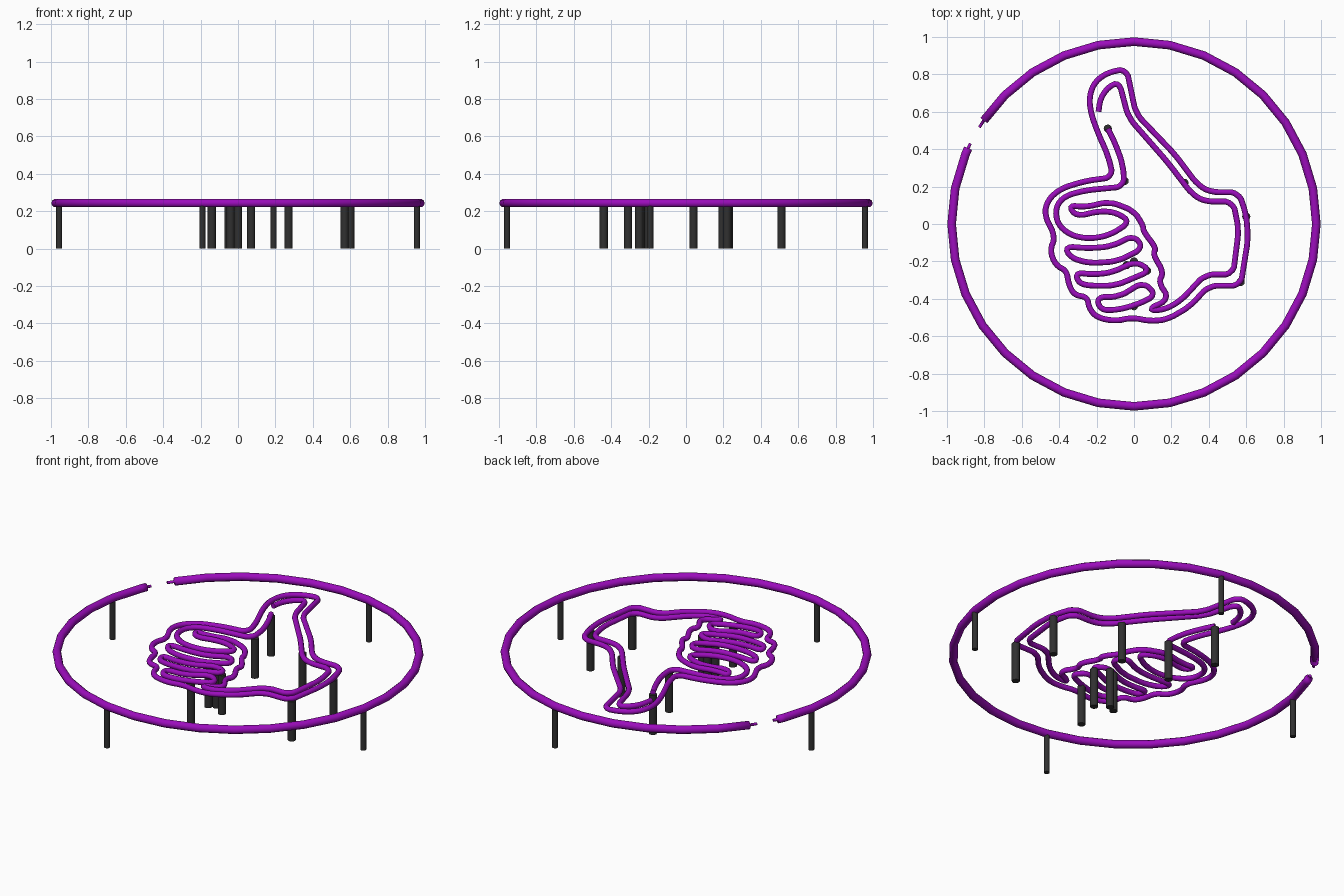
import bpy
from math import sin, cos, radians
from mathutils import Vector

if "Cube" in bpy.data.objects:
    bpy.data.objects.remove(bpy.data.objects["Cube"], do_unlink=True)

TUBE_Z = 0.243


def make_material(name, colour):
    mat = bpy.data.materials.new(name)
    mat.use_nodes = True
    mat.diffuse_color = colour
    mat.node_tree.nodes["Principled BSDF"].inputs["Base Color"].default_value = colour
    return mat


purple = make_material("neon purple", (0.33, 0.004, 0.5, 1))
charcoal = make_material("charcoal", (0.03, 0.03, 0.03, 1))


def round_corners(points, closed, reach):
    """Replace each corner with two points a short way along its sides."""
    result = []
    count = len(points)
    for i, p in enumerate(points):
        if not closed and i in (0, count - 1):
            result.append(p)
            continue
        for q in (points[i - 1], points[(i + 1) % count]):
            side = q - p
            result.append(p + side * min(0.25, reach / side.length))
    return result


def make_tube(name, points, radius, closed=False, scales=None):
    curve = bpy.data.curves.new(name, "CURVE")
    curve.dimensions = "3D"
    curve.bevel_depth = radius
    curve.bevel_resolution = 3
    curve.use_fill_caps = True
    spline = curve.splines.new("POLY")
    spline.points.add(len(points) - 1)
    for i, (target, p) in enumerate(zip(spline.points, points)):
        target.co = (p.x, p.y, TUBE_Z, 1)
        target.radius = scales[i] if scales else 1
    spline.use_cyclic_u = closed
    spline.use_smooth = True
    curve.materials.append(purple)
    obj = bpy.data.objects.new(name, curve)
    bpy.context.collection.objects.link(obj)


def make_hand_tube(name, path, closed):
    # Paths are given in hundredths of a unit
    points = [Vector(p) / 100 for p in path]
    points = round_corners(points, closed, 0.03)
    make_tube(name, round_corners(points, closed, 0.01), 0.0155, closed)


def make_post(name, x, y, radius):
    bpy.ops.mesh.primitive_cylinder_add(
        vertices=12, radius=radius, depth=TUBE_Z - 0.01,
        location=(x, y, (TUBE_Z - 0.01) / 2))
    obj = bpy.context.object
    obj.name = name
    obj.data.materials.append(charcoal)
    bpy.ops.object.shade_smooth_by_angle(angle=radians(40))


def on_ring(degrees, radius=0.975):
    return Vector((cos(radians(degrees)), sin(radians(degrees)))) * radius


# Outer ring with a gap and thin electrode tips
step = 360 / 32
angles = [-206.2, -204.6, -204.5] + [step * k for k in range(-18, 13)] + [145.4, 145.5, 148]
thin = [0.35, 0.35]
make_tube("outer_ring", [on_ring(a) for a in angles], 0.023,
          scales=thin + [1] * (len(angles) - 4) + thin)

# Outer contour of the hand: thumb, finger backs, palm, cuff
thumb_back = [(-4, 83), (-14, 81), (-21, 76), (-24, 68), (-23, 59), (-19, 48),
              (-14, 37), (-11, 25)]
finger_backs = [(-26, 23), (-39, 19), (-46, 13), (-48, 5), (-42, -7), (-45, -14),
                (-42, -22), (-36, -25), (-35, -32), (-32, -38), (-25, -39),
                (-24, -45), (-20, -50), (-10, -52), (-1, -50)]
palm_and_cuff = [(9, -52), (18, -51), (30, -44), (40, -33), (57, -33), (61, -8),
                 (60, 5), (56, 17), (41, 17), (34, 21), (22, 37), (1, 59)]
make_hand_tube("hand_outer_tube", thumb_back + finger_backs + palm_and_cuff, True)

# Inner contour: thumb, cuff, knuckles, index finger and back to the thumb
inner_cuff = [(-19, 60), (-18, 67), (-14, 73), (-8, 76), (-3, 57), (18, 33),
              (31, 16), (38, 12), (53, 12), (56, -3), (53, -27), (38, -27),
              (25, -41), (16, -46), (7, -46)]
knuckles = [(19, -40), (13, -31), (16, -26), (10, -16), (12, -13), (5, -4),
            (5, -1), (0, 7), (-13, 12), (-26, 9), (-35, 10)]
index_finger = [(-31, 4), (-18, 7), (-9, 6), (-2, 1), (-13, -6), (-24, -8),
                (-34, -6), (-41, 0), (-42, 9), (-37, 15), (-26, 18), (-5, 20),
                (-6, 32), (-10, 43), (-14, 51)]
make_hand_tube("hand_inner_tube", inner_cuff + knuckles + index_finger, False)

# Closed loops of the three lower fingers
fingers = {
    "middle_finger_tube": [(-37, -12), (-24, -13), (-12, -12), (0, -6), (5, -13),
                           (-9, -20), (-24, -21), (-34, -18)],
    "ring_finger_tube": [(-31, -26), (-22, -27), (-12, -26), (1, -20), (9, -25),
                         (-10, -33), (-25, -33), (-30, -31)],
    "little_finger_tube": [(-20, -39), (-8, -39), (5, -31), (12, -38), (2, -43),
                           (-9, -46), (-18, -46)],
}
for name, path in fingers.items():
    make_hand_tube(name, path, True)

# Standoff posts under the hand and the ring
hand_posts = [(-14, 51), (-5, 23), (27, 22), (60, 4), (57, -31), (0, -44),
              (-4, -22), (0, -20), (7, -25)]
for i, (x, y) in enumerate(hand_posts):
    make_post(f"hand_post_{i + 1}", x / 100, y / 100, 0.022)
for i in range(4):
    spot = on_ring(90 * i - step)
    make_post(f"ring_post_{i + 1}", spot.x, spot.y, 0.016)
